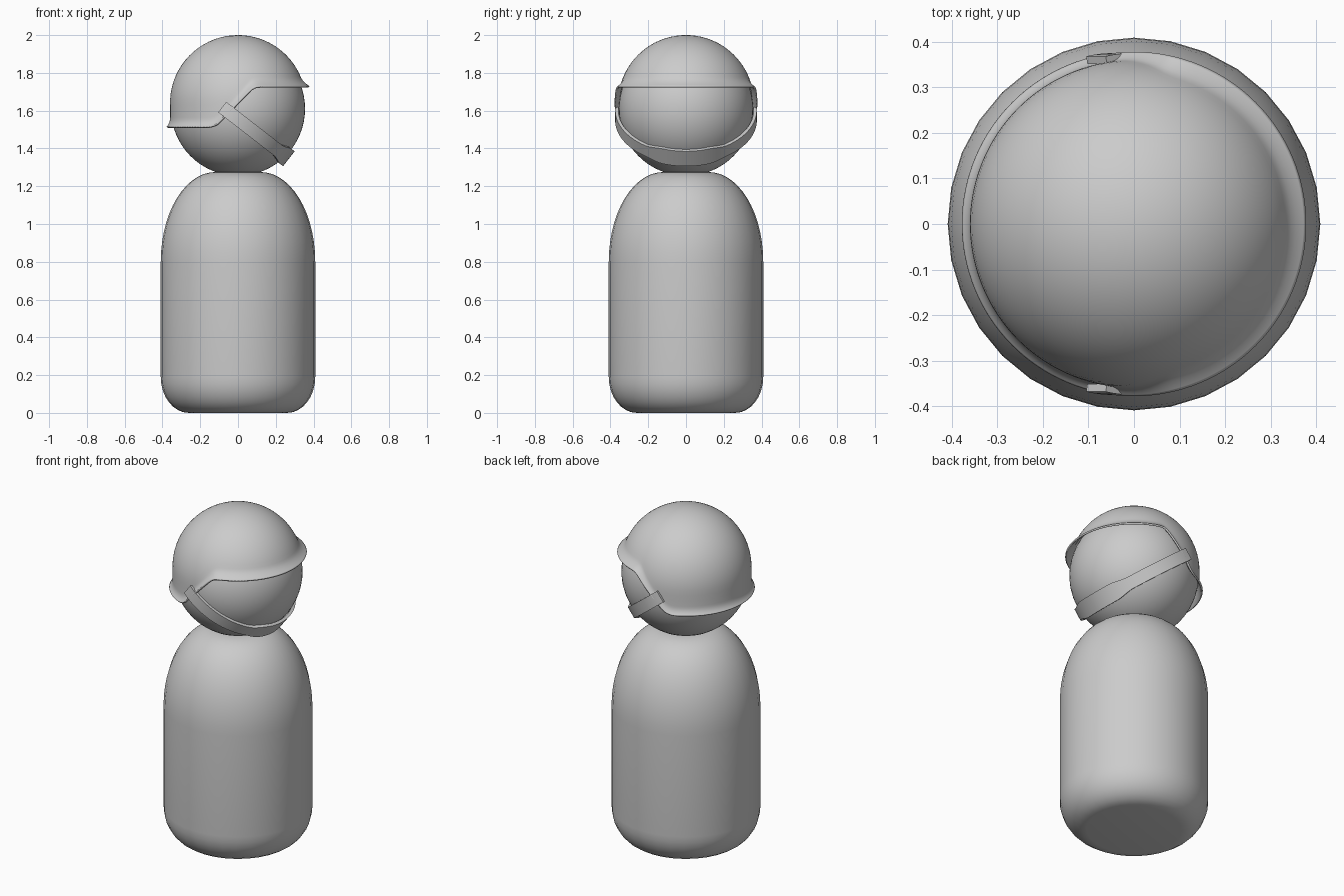
import bpy, bmesh
from math import sin, cos, pi, sqrt, asin, radians

if "Cube" in bpy.data.objects:
    bpy.data.objects.remove(bpy.data.objects["Cube"])


def finish(bm, name, angle=40):
    me = bpy.data.meshes.new(name)
    bm.to_mesh(me)
    bm.free()
    ob = bpy.data.objects.new(name, me)
    bpy.context.collection.objects.link(ob)
    bpy.ops.object.select_all(action='DESELECT')
    ob.select_set(True)
    bpy.context.view_layer.objects.active = ob
    bpy.ops.object.shade_smooth_by_angle(angle=radians(angle))
    return ob


def skin(bm, rows, closed=True):
    """Bridge consecutive rows of verts with quads."""
    for a, b in zip(rows, rows[1:]):
        n = len(a)
        for j in range(n if closed else n - 1):
            k = (j + 1) % n
            bm.faces.new((a[j], a[k], b[k], b[j]))


# Body: lathed peg with rounded shoulders and base
profile = [(0.26 + 0.149 * sin(t), 0.19 - 0.19 * cos(t)) for t in [i * pi / 16 for i in range(9)]]
profile += [(0.12 + 0.289 * cos(t), 0.80 + 0.475 * sin(t)) for t in [i * pi / 28 for i in range(15)]]
bm = bmesh.new()
N = 32
rows = [[bm.verts.new((r * cos(2 * pi * j / N), r * sin(2 * pi * j / N), z)) for j in range(N)]
        for r, z in profile]
skin(bm, rows)
bm.faces.new(rows[0][::-1])
bm.faces.new(rows[-1])
finish(bm, "body")

# Head
HEAD_Z = 1.61
bpy.ops.mesh.primitive_uv_sphere_add(segments=64, ring_count=32, radius=0.355, location=(0, 0, HEAD_Z))
bpy.context.object.name = "head"
bpy.ops.object.shade_smooth()

# Helmet: dome with low back, high brow (+x) and a flared lip
R, CZ, LIP = 0.36, 1.64, 0.378
EDGE = [(-0.16, 1.515), (-0.135, 1.519), (-0.11, 1.532), (0.04, 1.685),
        (0.07, 1.715), (0.09, 1.726), (0.117, 1.73)]


def rim(x):
    if x <= EDGE[0][0]:
        return EDGE[0][1]
    for (x0, z0), (x1, z1) in zip(EDGE, EDGE[1:]):
        if x <= x1:
            return z0 + (z1 - z0) * (x - x0) / (x1 - x0)
    return EDGE[-1][1]


def shell(z):
    return sqrt(max(R * R - max(z - CZ, 0) ** 2, 0))


bm = bmesh.new()
N, FL, UP = 128, 0.05, 20
columns = []
for j in range(N):
    th = 2 * pi * j / N
    zr = rim(LIP * cos(th))
    col = []
    for d in (0, 0.004, 0.01, 0.018, 0.028, 0.039):
        base = shell(zr + d)
        col.append((base + (LIP - base) * (1 - d / FL) ** 2.5, zr + d))
    za = zr + FL
    a0 = za - CZ if za < CZ else R * asin((za - CZ) / R)
    for i in range(UP):
        a = a0 + (R * pi / 2 - a0) * i / UP
        col.append((R, CZ + a) if a < 0 else (R * cos(a / R), CZ + R * sin(a / R)))
    columns.append([(r * cos(th), r * sin(th), z) for r, z in col])
rows = [[bm.verts.new(c[i]) for c in columns] for i in range(len(columns[0]))]
skin(bm, rows)
top = bm.verts.new((0, 0, CZ + R))
for j in range(N):
    bm.faces.new((rows[-1][j], rows[-1][(j + 1) % N], top))
helmet = finish(bm, "helmet", 60)
mod = helmet.modifiers.new("thickness", 'SOLIDIFY')
mod.thickness = 0.01
mod.offset = -1

# Chin strap: tilted band, wider across the chin
D, W, OFF = (0.79, -0.613), (0.613, 0.79), -0.044
END = 101
bm = bmesh.new()
rows = []
for i in range(65):
    deg = -END + 2 * END * i / 64
    p = radians(deg)
    wide = min(max((34 - abs(deg)) / 13, 0), 1)
    half = 0.035 + 0.015 * wide
    ring = []
    for r, h in ((0.358, -half), (0.375, -half), (0.375, half), (0.358, half)):
        s, t = r * cos(p), OFF + h
        ring.append(bm.verts.new((D[0] * s + W[0] * t, r * sin(p), HEAD_Z + D[1] * s + W[1] * t)))
    rows.append(ring)
skin(bm, rows)
bm.faces.new(rows[0])
bm.faces.new(rows[-1][::-1])
bmesh.ops.recalc_face_normals(bm, faces=bm.faces[:])
finish(bm, "chin_strap")
